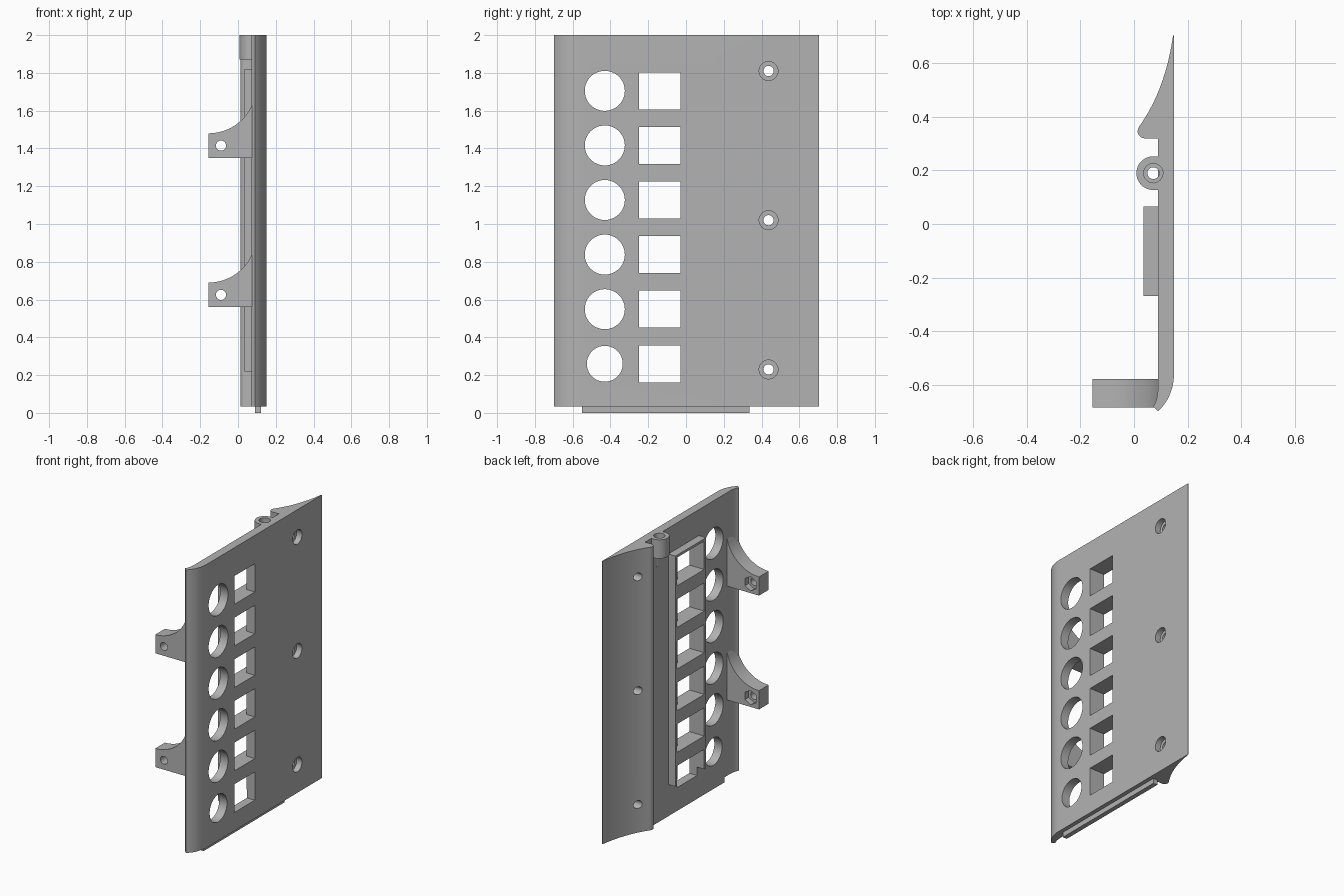
import bpy, bmesh, math
from mathutils import Matrix, Vector

if "Cube" in bpy.data.objects:
    bpy.data.objects.remove(bpy.data.objects["Cube"])

GREY = (0.45, 0.45, 0.45, 1)
mat = bpy.data.materials.new("mid_grey")
mat.use_nodes = True
mat.diffuse_color = GREY
mat.node_tree.nodes["Principled BSDF"].inputs["Base Color"].default_value = GREY


def finish(name, bm):
    bmesh.ops.recalc_face_normals(bm, faces=bm.faces)
    mesh = bpy.data.meshes.new(name)
    bm.to_mesh(mesh)
    bm.free()
    mesh.materials.append(mat)
    obj = bpy.data.objects.new(name, mesh)
    bpy.context.collection.objects.link(obj)
    return obj


def prism(name, points, axis, start, end):
    """Extrude an outline along z (outline in x, y) or y (outline in x, z)."""
    bm = bmesh.new()
    if axis == "z":
        verts = [bm.verts.new((a, b, start)) for a, b in points]
        step = Vector((0, 0, end - start))
    else:
        verts = [bm.verts.new((a, start, b)) for a, b in points]
        step = Vector((0, end - start, 0))
    face = bm.faces.new(verts)
    out = bmesh.ops.extrude_face_region(bm, geom=[face])
    moved = [v for v in out["geom"] if isinstance(v, bmesh.types.BMVert)]
    bmesh.ops.translate(bm, verts=moved, vec=step)
    return finish(name, bm)


def box(name, x, y, z):
    return prism(name, [(x[0], y[0]), (x[1], y[0]), (x[1], y[1]), (x[0], y[1])], "z", *z)


def cylinder(name, centre, radius, depth, axis, sides=48):
    bm = bmesh.new()
    turn = {"x": Matrix.Rotation(math.pi / 2, 4, "Y"),
            "y": Matrix.Rotation(math.pi / 2, 4, "X"), "z": Matrix()}[axis]
    bmesh.ops.create_cone(bm, cap_ends=True, segments=sides, radius1=radius,
                          radius2=radius, depth=depth,
                          matrix=Matrix.Translation(centre) @ turn)
    return finish(name, bm)


def combine(obj, tool, operation="DIFFERENCE"):
    mod = obj.modifiers.new("bool", "BOOLEAN")
    mod.operation, mod.object, mod.solver = operation, tool, "EXACT"
    bpy.context.view_layer.objects.active = obj
    bpy.ops.object.modifier_apply(modifier=mod.name)
    bpy.data.objects.remove(tool)


def bezier(p, q, r, n=14):
    return [tuple((1 - t) ** 2 * a + 2 * t * (1 - t) * b + t * t * c
                  for a, b, c in zip(p, q, r)) for t in (i / n for i in range(n + 1))]


# Panel with a curved front lip and a tapered wedge at the back
outline = [(0.09, 0.32), (0.04, 0.32)]
outline += bezier((0.03, 0.322), (0.005, 0.335), (0.018, 0.362), 6)
outline += bezier((0.022, 0.368), (0.118, 0.505), (0.146, 0.705), 20)
outline += [(0.15, 0.705)]
outline += bezier((0.15, -0.55), (0.15, -0.645), (0.09, -0.70), 12)
outline += bezier((0.072, -0.682), (0.09, -0.655), (0.09, -0.60), 8)
panel = prism("panel", outline, "z", 0.035, 2.0)

# Socket frame on the inner face
frame = box("socket_frame", (0.035, 0.10), (-0.27, 0.065), (0.22, 1.82))

# Six round ports, each beside a square socket
for i in range(6):
    z = 0.26 + 0.289 * i
    combine(panel, cylinder("cut", (0.1, -0.43, z), 0.095 if i == 0 else 0.106, 0.4, "x"))
    for part in (panel, frame):
        combine(part, box("cut", (-0.1, 0.3), (-0.25, -0.03), (z - 0.098, z + 0.098)))
    combine(frame, box("cut", (-0.1, 0.088), (-0.24, 0.048), (z - 0.098, z + 0.098)))

# Counterbored screw holes through the wedge
for z in (0.23, 1.02, 1.81):
    combine(panel, cylinder("cut", (0.1, 0.437, z), 0.027, 0.4, "x", 32))
    combine(panel, cylinder("cut", (0.15, 0.437, z), 0.05, 0.08, "x", 32))

# Screw boss at the top edge, bored into the panel face
boss = cylinder("screw_boss", (0.072, 0.19, 1.935), 0.063, 0.13, "z")
combine(boss, box("neck", (0.072, 0.12), (0.128, 0.252), (1.87, 2.0)), "UNION")
for part in (panel, boss):
    combine(part, cylinder("cut", (0.072, 0.19, 1.94), 0.022, 0.32, "z", 32))
    combine(part, cylinder("cut", (0.072, 0.19, 2.0), 0.036, 0.08, "z", 32))

# Mounting brackets with a bolt hole and a hexagonal nut pocket
for name, z in (("lower_bracket", 0.56), ("upper_bracket", 1.35)):
    side = [(-0.155, z), (0.095, z)]
    arc = [math.radians(a) for a in range(78, -1, -6)]
    side += [(-0.155 + 0.25 * math.sin(a), z + 0.13 + 0.25 * (1 - math.cos(a))) for a in arc]
    side.insert(2, (0.095, z + 0.34))
    bracket = prism(name, side, "y", -0.685, -0.58)
    combine(bracket, cylinder("cut", (-0.09, -0.63, z + 0.065), 0.027, 0.4, "y", 32))
    combine(bracket, cylinder("cut", (-0.09, -0.58, z + 0.065), 0.05, 0.08, "y", 6))

# Locating tongue under the panel
box("bottom_tongue", (0.09, 0.122), (-0.55, 0.335), (0.0, 0.04))

# Smooth the curves, keep the edges crisp
for obj in bpy.context.collection.objects:
    if obj.type == "MESH":
        bpy.ops.object.select_all(action="DESELECT")
        obj.select_set(True)
        bpy.context.view_layer.objects.active = obj
        bpy.ops.object.shade_smooth_by_angle(angle=math.radians(30))
